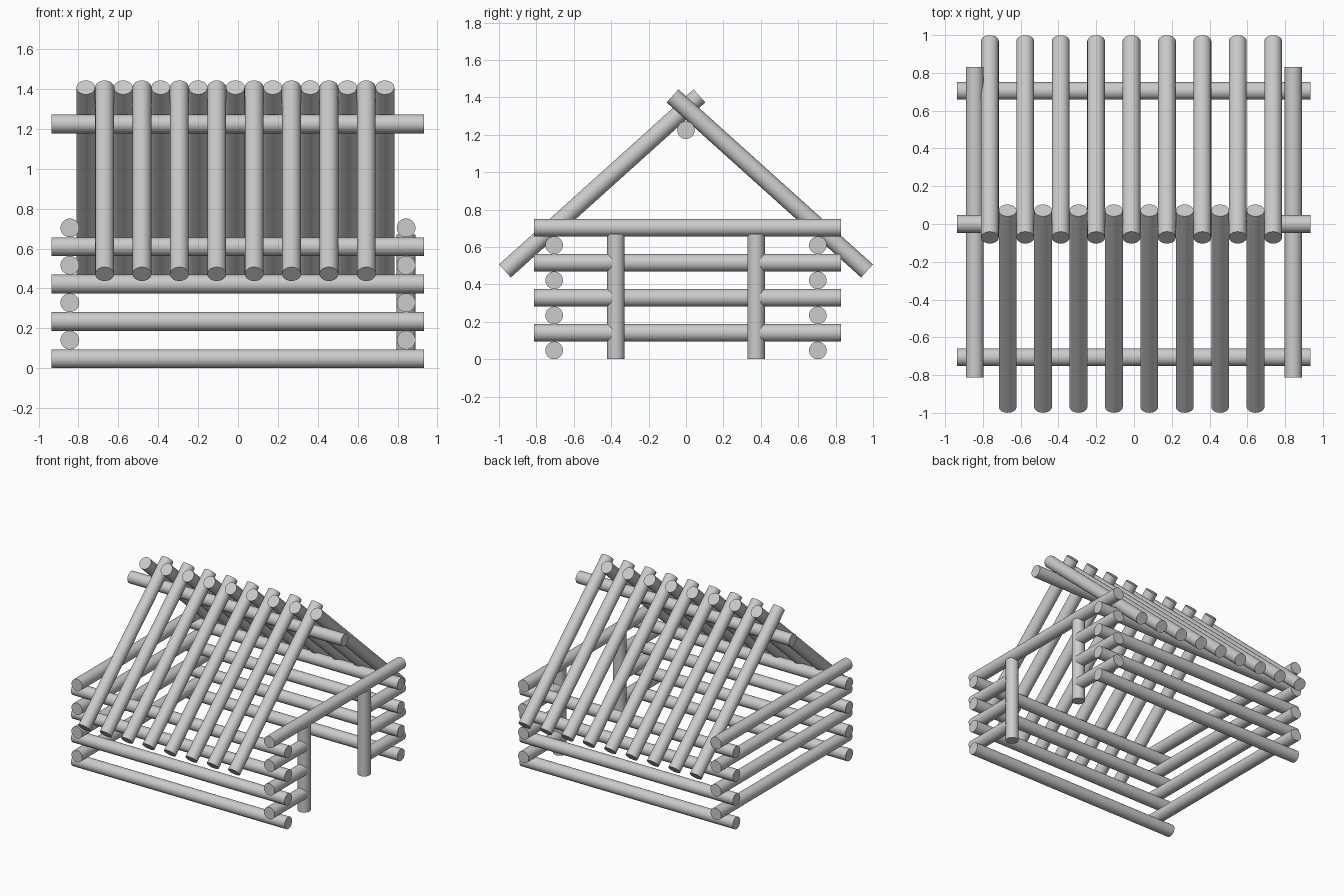
import bpy
from mathutils import Vector

if "Cube" in bpy.data.objects:
    bpy.data.objects.remove(bpy.data.objects["Cube"])

R = 0.047          # log radius
SIDES = 32

wood = bpy.data.materials.new("plain_grey")
wood.diffuse_color = (0.6, 0.6, 0.6, 1)
wood.use_nodes = True
wood.node_tree.nodes["Principled BSDF"].inputs["Base Color"].default_value = wood.diffuse_color


def log(name, start, end):
    """Round log with flat ends running from start to end."""
    a, b = Vector(start), Vector(end)
    d = b - a
    bpy.ops.mesh.primitive_cylinder_add(
        vertices=SIDES, radius=R, depth=d.length, location=(a + b) / 2,
        rotation=d.to_track_quat('Z', 'Y').to_euler())
    ob = bpy.context.object
    ob.name = name
    ob.data.materials.append(wood)
    bpy.ops.object.shade_smooth_by_angle()


X0, X1 = -0.936, 0.934      # ends of the long wall logs
Y0, Y1 = -0.812, 0.83       # ends of the gable wall logs
WALL_X, WALL_Y, POST_Y = 0.843, 0.705, 0.375

for i in range(4):
    # Front and back walls
    z = R + i * 0.1875
    log("front_wall_log", (X0, -WALL_Y, z), (X1, -WALL_Y, z))
    log("back_wall_log", (X0, WALL_Y, z), (X1, WALL_Y, z))

    # Closed left wall, and right wall split by the doorway below its top log
    z += 0.094
    log("left_wall_log", (-WALL_X, Y0, z), (-WALL_X, Y1, z))
    if i < 3:
        log("door_wall_log", (WALL_X, Y0, z), (WALL_X, -POST_Y - 0.02, z))
        log("door_wall_log", (WALL_X, POST_Y + 0.02, z), (WALL_X, Y1, z))
    else:
        log("door_lintel", (WALL_X, Y0, z), (WALL_X, Y1, z))

# Door posts
for s in (-1, 1):
    log("door_post", (WALL_X, s * POST_Y, 0), (WALL_X, s * POST_Y, 0.67))

# Ridge beam
log("ridge_beam", (X0, 0, 1.225), (X1, 0, 1.225))

# Roof rafters, interleaved and crossing over the ridge
for count, first, s, name in ((8, -0.669, -1, "front_rafter"),
                              (9, -0.763, 1, "back_rafter")):
    for i in range(count):
        x = first + i * 0.1875
        log(name, (x, s * 0.968, 0.472), (x, -s * 0.072, 1.408))
